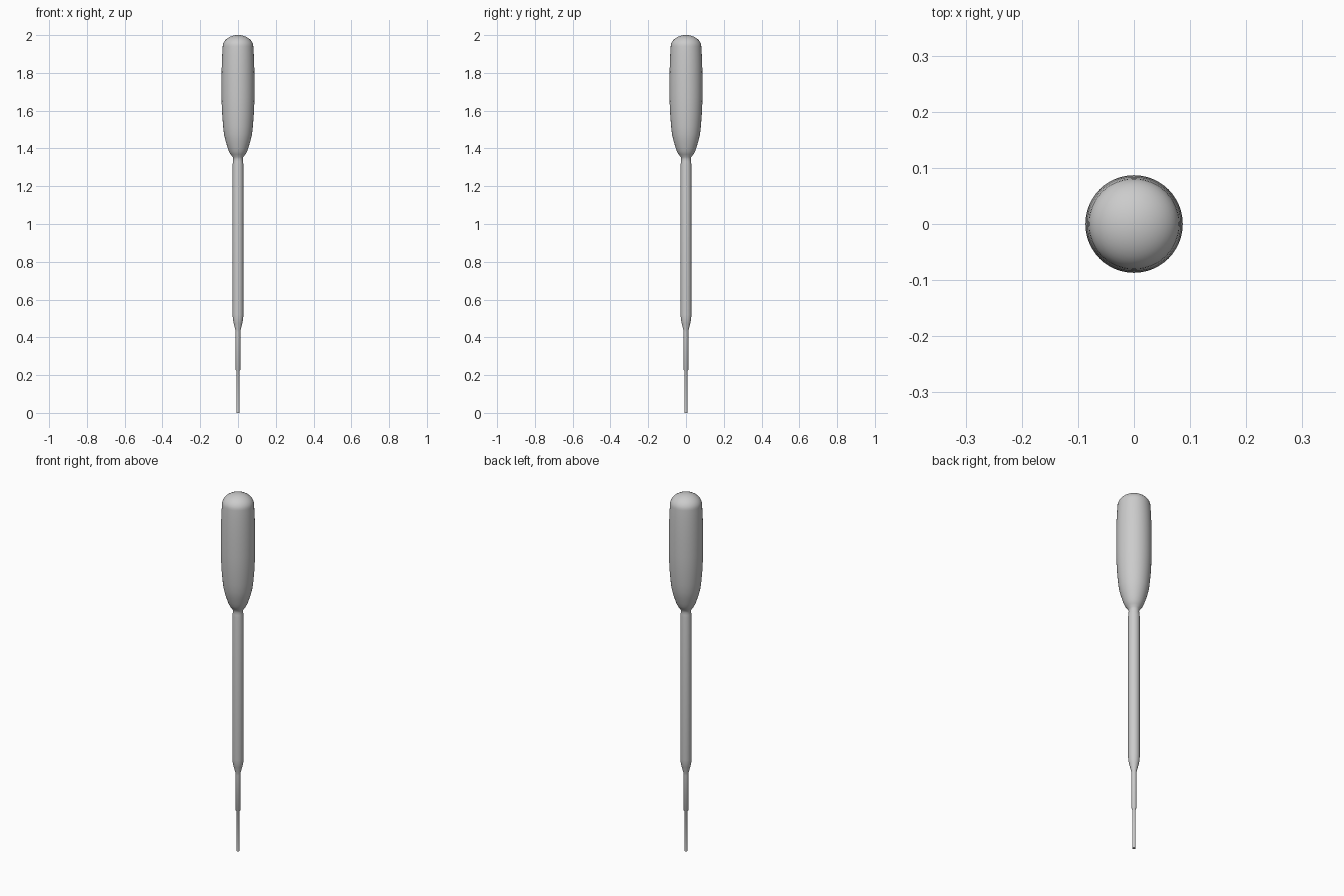
import bpy, bmesh, math

if "Cube" in bpy.data.objects:
    bpy.data.objects.remove(bpy.data.objects["Cube"])


def lathe(name, profile, sides=48):
    """Spin an (r, z) profile around z into a closed, smooth shaded body."""
    bm = bmesh.new()
    rings = []
    for r, z in profile:
        if r == 0:
            rings.append([bm.verts.new((0, 0, z))])
        else:
            rings.append([bm.verts.new((r * math.cos(2 * math.pi * i / sides),
                                        r * math.sin(2 * math.pi * i / sides), z))
                          for i in range(sides)])
    for a, b in zip(rings, rings[1:]):
        for i in range(sides):
            j = (i + 1) % sides
            if len(a) == 1:
                bm.faces.new((a[0], b[j], b[i]))
            elif len(b) == 1:
                bm.faces.new((a[i], a[j], b[0]))
            else:
                bm.faces.new((a[i], a[j], b[j], b[i]))
    bmesh.ops.recalc_face_normals(bm, faces=bm.faces)
    mesh = bpy.data.meshes.new(name)
    bm.to_mesh(mesh)
    bm.free()
    ob = bpy.data.objects.new(name, mesh)
    bpy.context.collection.objects.link(ob)
    bpy.ops.object.select_all(action='DESELECT')
    ob.select_set(True)
    bpy.context.view_layer.objects.active = ob
    bpy.ops.object.shade_smooth_by_angle(angle=math.radians(35))
    return ob


# Fine tip, stepped up to the thin tube, then flared to the stem
tip = [(0, 0), (0.0085, 0), (0.0085, 0.222), (0.0125, 0.228), (0.0125, 0.425)]
stem = [(0.014, 0.44), (0.023, 0.475), (0.027, 0.495), (0.0285, 0.52),
        (0.0285, 1.315), (0.0265, 1.33), (0.0255, 1.343)]

# Squeeze bulb: narrow neck, rounded shoulder, slight belly
bulb = [(0.028, 1.355), (0.039, 1.368), (0.048, 1.385), (0.055, 1.405),
        (0.066, 1.44), (0.074, 1.475), (0.079, 1.52), (0.083, 1.57),
        (0.086, 1.63), (0.087, 1.68), (0.087, 1.77), (0.086, 1.83),
        (0.084, 1.89), (0.081, 1.94)]

# Domed end of the bulb
dome = [(0.081 * math.cos(t), 1.94 + 0.06 * math.sin(t))
        for t in (math.pi / 2 * k / 10 for k in range(1, 10))] + [(0, 2.0)]

lathe("dropper_pipette", tip + stem + bulb + dome)
